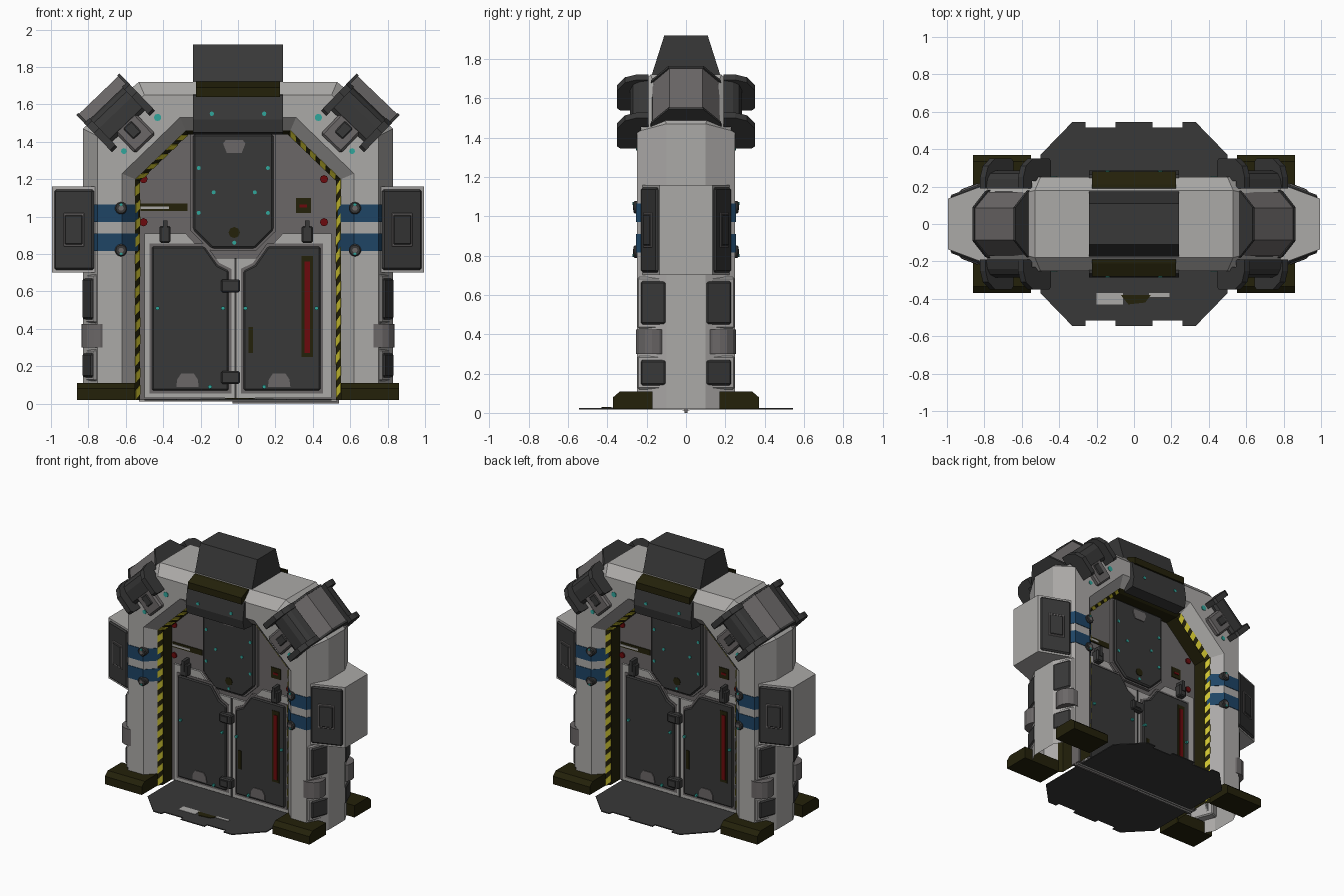
import bpy, bmesh, math
from mathutils import Matrix, Vector

old = bpy.data.objects.get("Cube")
if old:
    bpy.data.objects.remove(old, do_unlink=True)


def material(name, r, g, b):
    m = bpy.data.materials.new(name)
    m.use_nodes = True
    m.diffuse_color = (r, g, b, 1)
    m.node_tree.nodes["Principled BSDF"].inputs["Base Color"].default_value = (r, g, b, 1)
    return m


LIGHT = material("light grey paint", .41, .4, .39)
MID = material("mid grey metal", .145, .135, .135)
DARK = material("dark grey panel", .04, .04, .04)
OLIVE = material("dark olive", .017, .015, .003)
BLUE = material("blue", .013, .058, .13)
RED = material("red", .15, .003, .004)
YELLOW = material("hazard yellow", .6, .53, .03)
TEAL = material("teal", .03, .38, .33)

# Symmetry sets: single, half turn, left-right mirror, four corners
FLIP = lambda sx, sy: Matrix.Diagonal((sx, sy, 1, 1))
ONE = [FLIP(1, 1)]
TURN = [FLIP(1, 1), FLIP(-1, -1)]
SIDES = [FLIP(1, 1), FLIP(-1, 1)]
QUAD = [FLIP(a, b) for a in (1, -1) for b in (1, -1)]


def finish(name, bm, mats, sym):
    base = bpy.data.meshes.new(name + "_base")
    bm.to_mesh(base)
    bm.free()
    out = bmesh.new()
    for m in sym:
        start = len(out.verts)
        out.from_mesh(base)
        out.verts.ensure_lookup_table()
        bmesh.ops.transform(out, matrix=m, verts=out.verts[start:])
    bmesh.ops.recalc_face_normals(out, faces=out.faces)
    mesh = bpy.data.meshes.new(name)
    out.to_mesh(mesh)
    out.free()
    bpy.data.meshes.remove(base)
    for m in mats:
        mesh.materials.append(m)
    obj = bpy.data.objects.new(name, mesh)
    bpy.context.collection.objects.link(obj)
    return obj


def prism(name, axis, outlines, lo, hi, mat, sym=ONE, place=None, bevel=0):
    """Extrude one or more 2D outlines along an axis from lo to hi."""
    put = {"x": lambda a, b, c: (c, a, b), "y": lambda a, b, c: (a, c, b),
           "z": lambda a, b, c: (a, b, c)}[axis]
    if not isinstance(outlines[0], list):
        outlines = [outlines]
    bm = bmesh.new()
    for pts in outlines:
        ends = [[bm.verts.new(put(a, b, c)) for a, b in pts] for c in (lo, hi)]
        bm.faces.new(ends[0])
        bm.faces.new(ends[1])
        for i in range(len(pts)):
            j = (i + 1) % len(pts)
            bm.faces.new((ends[0][i], ends[0][j], ends[1][j], ends[1][i]))
    bmesh.ops.recalc_face_normals(bm, faces=bm.faces)
    if bevel:
        bmesh.ops.bevel(bm, geom=bm.edges[:], offset=bevel, segments=1, affect="EDGES")
    if place:
        bmesh.ops.transform(bm, matrix=place, verts=bm.verts)
    return finish(name, bm, [mat], sym)


def rect(x0, x1, y0, y1):
    return [(x0, y0), (x1, y0), (x1, y1), (x0, y1)]


def disc(x, y, r, n=8):
    return [(x + r * math.cos(k * math.tau / n), y + r * math.sin(k * math.tau / n)) for k in range(n)]


def scaled(pts, s):
    cx = (min(p[0] for p in pts) + max(p[0] for p in pts)) / 2
    cy = (min(p[1] for p in pts) + max(p[1] for p in pts)) / 2
    return [(cx + (x - cx) * s, cy + (y - cy) * (1 + (s - 1) * .6)) for x, y in pts]


# Arch frame: one cross-section carried round a six-point path, open underneath
def arch(x, z, x_top, z_top):
    return [(-x, .02), (-x, z), (-x_top, z_top), (x_top, z_top), (x, z), (x, .02)]


outer, front_out = arch(.83, 1.47, .53, 1.72), arch(.75, 1.43, .5, 1.65)
front_in, lip, jamb = arch(.62, 1.23, .31, 1.53), arch(.55, 1.2, .28, 1.46), arch(.525, 1.19, .265, 1.44)
section = [(outer, -.1), (outer, .1), (front_out, .25), (front_in, .25), (lip, .18),
           (jamb, .15), (jamb, -.15), (lip, -.18), (front_in, -.25), (front_out, -.25)]
bm = bmesh.new()
rings = []
for k in range(6):
    widen = 1.8 if k in (2, 3) else 1  # the roof is flat across more of its depth
    rings.append([bm.verts.new((p[k][0], y * (widen if p is outer else 1), p[k][1])) for p, y in section])
for a, b in zip(rings, rings[1:]):
    for i in range(10):
        j = (i + 1) % 10
        bm.faces.new((a[i], a[j], b[j], b[i])).material_index = int(i in (4, 5, 6))
finish("arch_frame", bm, [LIGHT, OLIVE], ONE)

# Yellow hazard stripes on the slanted jamb
bm = bmesh.new()
for k, count in ((0, 13), (1, 5), (3, 5), (4, 13)):
    def at(s, t):
        e0 = Vector((lip[k][0], -.18, lip[k][1])).lerp(Vector((lip[k + 1][0], -.18, lip[k + 1][1])), s)
        e1 = Vector((jamb[k][0], -.15, jamb[k][1])).lerp(Vector((jamb[k + 1][0], -.15, jamb[k + 1][1])), s)
        p = e0.lerp(e1, t)
        return Vector((p.x * .996, p.y - .003, p.z))
    for i in range(count):
        s0, s1, skew = i / count, (i + .55) / count, .35 / count
        bm.faces.new([bm.verts.new(at(*q)) for q in ((s0, 0), (s1, 0), (s1 + skew, 1), (s0 + skew, 1))])
stripes = finish("hazard_stripes", bm, [YELLOW], TURN)
stripes.modifiers.new("thickness", "SOLIDIFY").thickness = .003

# Door wall, leaf surround, leaves and upper hatch
prism("door_wall", "y", arch(.54, 1.2, .275, 1.455), -.04, .04, MID)
prism("leaf_surround", "y", [(-.5, .03), (.5, .03), (.5, .91), (.24, .91), (.12, .78),
                             (-.16, .78), (-.28, .91), (-.5, .91)], -.055, -.03, LIGHT, TURN)
leaf = [(-.46, .07), (-.05, .07), (-.05, .71), (-.11, .74), (-.18, .84), (-.46, .84)]
leaves = [leaf, [(-.02 - x, z) for x, z in leaf]]
prism("leaf_rims", "y", [scaled(l, 1.07) for l in leaves], -.059, -.03, MID, TURN)
prism("door_leaves", "y", leaves, -.072, -.03, DARK, TURN, bevel=.008)
prism("center_seam", "y", rect(-.02, -.008, .03, .78), -.06, -.03, DARK, TURN)
hatch = [(-.24, 1.44), (-.24, .93), (-.14, .83), (.09, .83), (.19, .93), (.19, 1.44)]
prism("hatch_rim", "y", scaled(hatch, 1.06), -.062, -.03, MID, TURN)
prism("upper_hatch", "y", hatch, -.08, -.03, DARK, TURN, bevel=.01)
prism("hatch_handle", "y", [(-.08, 1.39), (-.065, 1.41), (.025, 1.41), (.04, 1.39), (.02, 1.34), (-.06, 1.34)],
      -.086, -.07, MID, TURN)
prism("kick_plates", "y", [[(x - .06, .09), (x + .06, .09), (x + .055, .13), (x + .035, .16), (x - .035, .16),
                            (x - .055, .13)] for x in (-.27, .22)], -.078, -.06, MID, TURN)
prism("latches", "y", [rect(x - .03, x + .03, .86, .95) for x in (-.39, .37)]
      + [rect(-.09, .01, z - .035, z + .035) for z in (.14, .63)], -.1, -.04, DARK, TURN, bevel=.008)
prism("latch_pins", "y", [rect(x - .012, x + .012, .9, .98) for x in (-.39, .37)]
      + [rect(-.07, -.02, z - .02, z + .02) for z in (.14, .63)], -.106, -.04, DARK, TURN)

# Painted door details
prism("bar_surround", "y", [rect(.34, .4, .25, .79), rect(.055, .08, .27, .41)], -.076, -.06, OLIVE, TURN)
prism("red_bar", "y", rect(.355, .385, .27, .76), -.08, -.06, RED, TURN)
prism("wall_signs", "y", [rect(-.52, -.27, 1.03, 1.07), rect(.31, .39, 1.02, 1.1)], -.046, -.03, OLIVE, TURN)
prism("sign_mark", "y", rect(-.52, -.37, 1.04, 1.055), -.05, -.03, LIGHT, TURN)
prism("red_mark", "y", rect(.33, .37, 1.05, 1.065), -.05, -.03, RED, TURN)
prism("red_lamps", "y", [disc(x, z, .022) for x in (-.505, .46) for z in (.97, 1.2)], -.05, -.03, RED, TURN)
prism("hatch_sign", "y", scaled(disc(-.02, .915, .028), 1.1), -.084, -.07, OLIVE, TURN)
prism("door_lights", "y", [disc(x, z, .011) for x, z in (
    (-.21, 1.26), (.16, 1.26), (-.13, 1.13), (.09, 1.13), (-.21, 1.02), (.16, 1.02), (-.02, .86),
    (-.43, .51), (-.08, .51), (.04, .51), (.42, .51), (-.15, .09), (.14, .09))], -.085, -.06, TEAL, TURN)
prism("frame_lights", "y", [disc(.43, 1.53, .02), disc(.61, 1.35, .016)], -.254, -.24, TEAL, QUAD)

# Blue straps wrapping each post, with bolts
strap = [(.535, -.165), (.55, -.184), (.62, -.254), (.752, -.254), (.785, -.2), (.6, -.15)]
for name, z in (("lower_strap", .815), ("upper_strap", .97)):
    prism(name, "z", strap, z, z + .095, BLUE, QUAD)
prism("strap_bolts", "y", [disc(.625, z, .034, 10) for z in (.82, 1.045)], -.266, -.22, DARK, QUAD, bevel=.006)
prism("bolt_caps", "y", [disc(.625, z, .015, 6) for z in (.82, 1.045)], -.27, -.25, MID, QUAD)
prism("bolt_lights", "y", [disc(.625, z, .008) for z in (.8, 1.065)], -.272, -.25, TEAL, QUAD)

# Side boxes with slanted dark panels
prism("side_box", "z", [(.74, -.23), (.995, -.135), (.995, .135), (.74, .23)], .7, 1.16, LIGHT, SIDES)
slant = Matrix.Translation((.872, -.18, .93)) @ Matrix.Rotation(math.radians(20.5), 4, "Z")
prism("side_box_panel", "z", rect(-.11, .115, -.014, .02), -.215, .215, DARK, QUAD, slant, .01)
prism("side_box_socket_rim", "z", rect(-.06, .06, -.018, 0), -.09, .09, MID, QUAD, slant, .004)
prism("side_box_socket", "z", rect(-.053, .053, -.023, 0), -.082, .082, DARK, QUAD, slant, .008)

# Pods down the outer corner of each post
corner = Matrix.Translation((.783, -.158, 0)) @ Matrix.Rotation(math.radians(-21), 4, "Z")
for name, lo, hi in (("upper_pod", .43, .69), ("lower_pod", .12, .29)):
    prism(name + "_rim", "z", rect(-.05, .018, -.09, .09), lo, hi, LIGHT, QUAD, corner, .008)
    prism(name, "z", rect(-.05, .028, -.07, .07), lo + .02, hi - .02, DARK, QUAD, corner, .01)
prism("corner_roller", "z", disc(.753, -.172, .085, 14), .3, .425, MID, QUAD)

# Shoulder covers and clamps: local x along the slope, local z outward
tangent, normal = Vector((.72, 0, -.69)).normalized(), Vector((.69, 0, .72)).normalized()
slope = Matrix((tangent, (0, 1, 0), normal)).transposed().to_4x4()
slope.translation = (.745, 0, 1.65)
cover = [(-.175, -.13), (-.17, -.1), (-.085, 0), (.085, 0), (.17, -.1), (.175, -.13)]
prism("shoulder_cover", "x", cover, -.145, .145, MID, SIDES, slope)
for name, x0 in (("cover_rim_upper", -.16), ("cover_rim_lower", .145)):
    prism(name, "x", [(y * 1.04, z + .006) for y, z in cover], x0, x0 + .015, DARK, SIDES, slope)
rib = [(-.19, -.055), (-.25, -.055), (-.31, -.075), (-.35, -.13), (-.35, -.255), (-.335, -.27),
       (-.23, -.27), (-.23, -.12), (-.19, -.12)]
for name, x0 in (("shoulder_rib_upper", -.16), ("shoulder_rib_lower", .12)):
    prism(name, "x", rib, x0, x0 + .04, DARK, QUAD, slope)
prism("shoulder_plate", "x", [(-.19, -.06), (-.24, -.07), (-.27, -.09), (-.285, -.13), (-.285, -.21),
                              (-.27, -.23), (-.22, -.23), (-.19, -.12)], -.13, .13, DARK, QUAD, slope)
prism("shoulder_hook", "z", rect(-.075, .075, -.285, -.22), -.36, -.2, MID, QUAD, slope, .012)
prism("shoulder_hook_pad", "z", rect(-.03, .03, -.292, -.25), -.3, -.22, DARK, QUAD, slope, .006)

# Roof housing, olive strips and lower head box
prism("roof_housing", "x", [(-.18, 1.7), (-.11, 1.92), (.11, 1.92), (.18, 1.7)], -.24, .24, DARK)
prism("roof_strip", "x", [(-.19, 1.722), (-.21, 1.72), (-.28, 1.69), (-.28, 1.64), (-.19, 1.64)],
      -.225, .225, OLIVE, TURN)
prism("head_box", "x", [(-.2, 1.66), (-.265, 1.65), (-.285, 1.52), (-.27, 1.45), (-.18, 1.44), (-.18, 1.6)],
      -.24, .24, DARK, TURN)
prism("head_box_lights", "y", [disc(x, 1.55, .012) for x in (-.14, .14)], -.286, -.27, TEAL, TURN)

# Feet
prism("feet", "x", [(-.17, .02), (-.37, .02), (-.37, .08), (-.335, .11), (-.17, .11)], .55, .86, OLIVE, QUAD)

# Floor ramps with notched front edge, sill rail and floor marking
edge = [(.5, -.37), (.33, -.545), (.26, -.545), (.26, -.515), (.1, -.515), (.1, -.545)]
ramp = [(.5, -.02)] + edge + [(-x, y) for x, y in reversed(edge)] + [(-.5, -.02)]
prism("floor_ramps", "z", ramp, .018, .025, DARK, TURN)
prism("sill_rails", "y", rect(-.53, .53, .012, .035), -.018, -.006, LIGHT, TURN)
prism("sill_tongue", "y", rect(-.03, .54, 0, .02), -.008, .008, MID)
prism("ramp_marking", "z", [rect(-.2, -.06, -.43, -.37), rect(.08, .19, -.39, -.37)], .02, .028, LIGHT)
prism("ramp_patch", "z", [(-.07, -.38), (-.03, -.43), (.06, -.42), (.09, -.38)], .02, .029, OLIVE)
